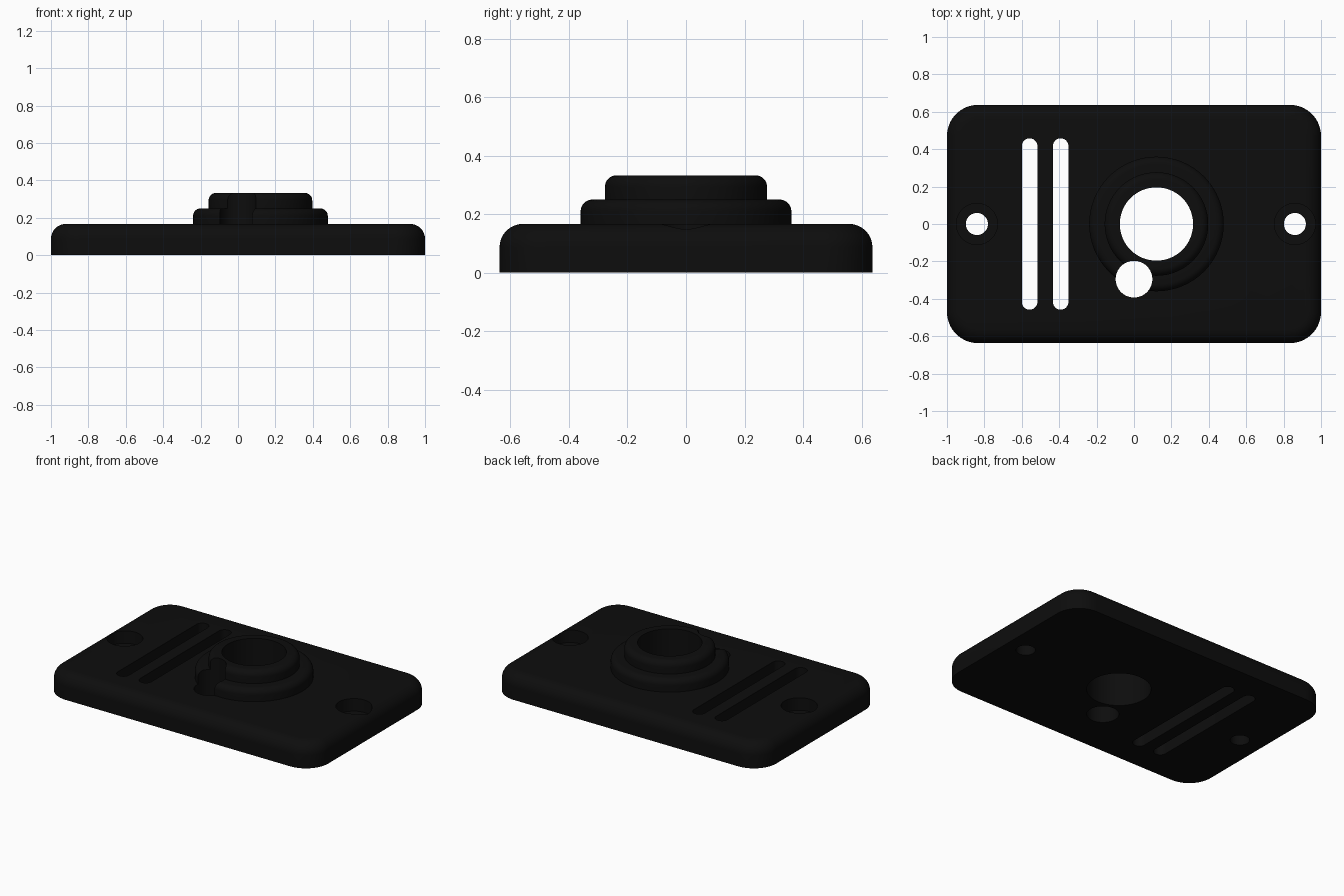
import bpy, bmesh, math

if "Cube" in bpy.data.objects:
    bpy.data.objects.remove(bpy.data.objects["Cube"])

black = bpy.data.materials.new("matte_black")
black.diffuse_color = (0.004, 0.004, 0.004, 1)
black.use_nodes = True
black.node_tree.nodes["Principled BSDF"].inputs["Base Color"].default_value = black.diffuse_color


def outline(cx, cy, hw, hh, r, inset, seg):
    """Rounded rectangle points; a circle when hw == hh == r."""
    pts = []
    for k, (sx, sy) in enumerate([(1, 1), (-1, 1), (-1, -1), (1, -1)]):
        for i in range(seg + 1):
            a = math.pi / 2 * (k + i / seg)
            pts.append((cx + sx * (hw - r) + (r - inset) * math.cos(a),
                        cy + sy * (hh - r) + (r - inset) * math.sin(a)))
    return pts


def solid(name, cx, cy, hw, hh, r, z0, z1, fillet=0, seg=16, steps=8):
    """Upright solid with an optional rounded top edge."""
    layers = [(0, z0), (0, z1 - fillet)]
    if fillet:
        for i in range(1, steps + 1):
            a = math.pi / 2 * i / steps
            layers.append((fillet * (1 - math.cos(a)),
                           z1 - fillet * (1 - math.sin(a))))
    bm = bmesh.new()
    rings = [[bm.verts.new((x, y, z)) for x, y in outline(cx, cy, hw, hh, r, ins, seg)]
             for ins, z in layers]
    n = len(rings[0])
    for lo, hi in zip(rings, rings[1:]):
        for i in range(n):
            j = (i + 1) % n
            bm.faces.new((lo[i], lo[j], hi[j], hi[i]))
    bm.faces.new(rings[0][::-1])
    bm.faces.new(rings[-1])
    bmesh.ops.remove_doubles(bm, verts=bm.verts, dist=1e-5)
    bmesh.ops.recalc_face_normals(bm, faces=bm.faces)
    me = bpy.data.meshes.new(name)
    bm.to_mesh(me)
    bm.free()
    me.materials.append(black)
    ob = bpy.data.objects.new(name, me)
    bpy.context.collection.objects.link(ob)
    return ob


def cylinder(name, cx, cy, r, z0, z1, fillet=0):
    return solid(name, cx, cy, r, r, r, z0, z1, fillet)


def combine(target, tool, operation):
    mod = target.modifiers.new(tool.name, 'BOOLEAN')
    mod.operation = operation
    mod.solver = 'EXACT'
    mod.object = tool
    bpy.context.view_layer.objects.active = target
    bpy.ops.object.modifier_apply(modifier=mod.name)
    bpy.data.objects.remove(tool)


# Base plate with rounded corners and rounded top edge
plate = solid("mounting_plate", 0, 0, 1.0, 0.637, 0.167, 0, 0.167, 0.08)

# Two-step round hub
combine(plate, cylinder("hub_lower", 0.12, 0, 0.36, 0.06, 0.25, 0.04), 'UNION')
combine(plate, cylinder("hub_upper", 0.12, 0, 0.277, 0.10, 0.333, 0.04), 'UNION')

# Hub bore and the smaller hole that notches the hub
combine(plate, cylinder("bore", 0.12, 0, 0.196, -0.1, 0.5), 'DIFFERENCE')
combine(plate, cylinder("side_hole", 0, -0.295, 0.098, -0.1, 0.5), 'DIFFERENCE')

# Long slots
for x in (-0.558, -0.392):
    combine(plate, solid("slot", x, 0, 0.0415, 0.458, 0.0415, -0.1, 0.5), 'DIFFERENCE')

# Counterbored screw holes
for x in (-0.84, 0.86):
    combine(plate, cylinder("screw_hole", x, 0, 0.059, -0.1, 0.5), 'DIFFERENCE')
    combine(plate, cylinder("counterbore", x, 0, 0.11, 0.083, 0.5), 'DIFFERENCE')

# Smooth rounded surfaces, crisp hole edges
bpy.ops.object.select_all(action='DESELECT')
plate.select_set(True)
bpy.context.view_layer.objects.active = plate
bpy.ops.object.shade_smooth_by_angle(angle=math.radians(30))
